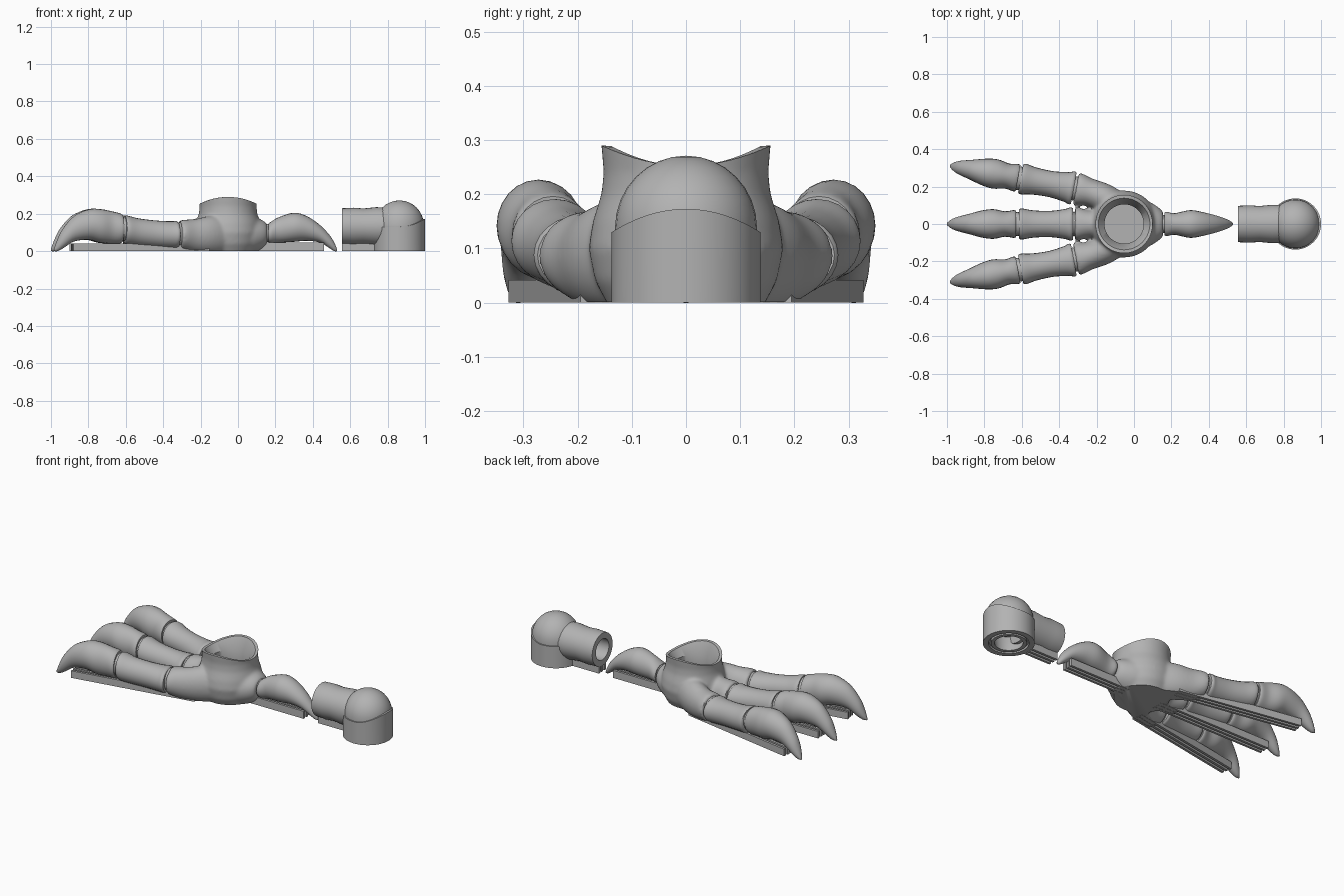
import bpy, bmesh
from math import sin, cos, pi, radians, sqrt
from mathutils import Matrix, Vector

cube = bpy.data.objects.get("Cube")
if cube:
    bpy.data.objects.remove(cube)

grey = bpy.data.materials.new("plain_grey")
grey.use_nodes = True
grey.diffuse_color = (0.45, 0.45, 0.45, 1)
grey.node_tree.nodes["Principled BSDF"].inputs["Base Color"].default_value = (0.45, 0.45, 0.45, 1)


def finish(name, bm, angle=35):
    """Turn a bmesh into a smooth shaded object."""
    bmesh.ops.remove_doubles(bm, verts=bm.verts, dist=0.0001)
    bmesh.ops.recalc_face_normals(bm, faces=bm.faces)
    mesh = bpy.data.meshes.new(name)
    bm.to_mesh(mesh)
    bm.free()
    mesh.materials.append(grey)
    ob = bpy.data.objects.new(name, mesh)
    bpy.context.collection.objects.link(ob)
    shade(ob, angle)
    return ob


def shade(ob, angle=35):
    bpy.ops.object.select_all(action="DESELECT")
    ob.select_set(True)
    bpy.context.view_layer.objects.active = ob
    bpy.ops.object.shade_smooth_by_angle(angle=radians(angle))


def skin(bm, rings, closed=False):
    pairs = list(zip(rings, rings[1:])) + ([(rings[-1], rings[0])] if closed else [])
    for a, b in pairs:
        for i in range(len(a)):
            j = (i + 1) % len(a)
            bm.faces.new((a[i], a[j], b[j], b[i]))


def catmull(rows, steps=4):
    """Smooth a list of tuples into a denser one."""
    out = []
    for i in range(len(rows) - 1):
        p = [Vector(rows[max(0, min(len(rows) - 1, i + k))]) for k in (-1, 0, 1, 2)]
        for s in range(steps):
            t = s / steps
            out.append(0.5 * (2 * p[1] + (p[2] - p[0]) * t
                              + (2 * p[0] - 5 * p[1] + 4 * p[2] - p[3]) * t * t
                              + (3 * p[1] - p[0] - 3 * p[2] + p[3]) * t ** 3))
    return out + [Vector(rows[-1])]


def loft(bm, rows, pose=Matrix(), bend=None, n=24):
    """Oval sections along x; each row is x, bottom, top, half width."""
    rings = []
    for x, low, high, half in catmull(rows):
        mid, tall = (low + high) / 2, (high - low) / 2
        off = bend(x) if bend else 0
        rings.append([bm.verts.new(pose @ Vector((x, off + half * cos(2 * pi * i / n),
                                                  mid + tall * sin(2 * pi * i / n))))
                      for i in range(n)])
    skin(bm, rings)
    bm.faces.new(rings[0])
    bm.faces.new(rings[-1])


def lathe(bm, profile, pose=Matrix(), lift=None, closed=False, n=48):
    """Spin r, z points about the local z axis; lift(z, angle) raises points."""
    rings = []
    for r, z in profile:
        ring = []
        for i in range(n):
            a = 2 * pi * i / n
            ring.append(bm.verts.new(pose @ Vector((r * cos(a), r * sin(a),
                                                    z + (lift(z, a) if lift else 0)))))
        rings.append(ring)
    skin(bm, rings, closed)


def box(bm, x0, x1, y, width, z0, z1, pose=Matrix()):
    place = Matrix.Translation(((x0 + x1) / 2, y, (z0 + z1) / 2))
    bmesh.ops.create_cube(bm, size=1, matrix=pose @ place @ Matrix.Diagonal((x1 - x0, width, z1 - z0, 1)))


def fins(name, x0, x1, height, pose=Matrix()):
    bm = bmesh.new()
    for y in (-0.027, 0, 0.027):
        box(bm, x0, x1, y, 0.014, 0, height, pose)
    finish(name, bm)


# Toe sections, shared by the three front toes
claw = [(-1.0, 0.0, 0.012, 0.006), (-0.98, 0.0, 0.065, 0.022), (-0.95, 0.015, 0.122, 0.036),
        (-0.89, 0.052, 0.188, 0.052), (-0.81, 0.06, 0.223, 0.073), (-0.75, 0.045, 0.225, 0.079),
        (-0.69, 0.04, 0.214, 0.068), (-0.645, 0.04, 0.203, 0.074), (-0.63, 0.048, 0.196, 0.07)]
middle_bone = [(-0.616, 0.044, 0.19, 0.075), (-0.6, 0.035, 0.19, 0.083), (-0.54, 0.027, 0.175, 0.073),
               (-0.45, 0.02, 0.164, 0.07), (-0.37, 0.014, 0.16, 0.08), (-0.34, 0.014, 0.161, 0.089),
               (-0.327, 0.02, 0.155, 0.084)]
toe_base = [(-0.315, 0.01, 0.163, 0.086), (-0.29, 0.004, 0.168, 0.085), (-0.23, -0.01, 0.172, 0.075),
            (-0.14, -0.02, 0.19, 0.085), (-0.04, -0.02, 0.19, 0.09)]

palm = bmesh.new()
for label, s in (("right", -1), ("middle", 0), ("left", 1)):
    pose = Matrix()
    if s:
        pose = (Matrix.Translation((-0.315, s * 0.19, 0)) @ Matrix.Rotation(-s * radians(10.3), 4, "Z")
                @ Matrix.Translation((0.32, 0, 0)))
    for part, rows in (("claw", claw), ("toe_bone", middle_bone)):
        bm = bmesh.new()
        loft(bm, rows, pose)
        finish(f"{label}_{part}", bm, 50)
    # Knuckle cores fill the joint gaps
    bm = bmesh.new()
    for x, z, r in ((-0.321, 0.088, 0.066), (-0.623, 0.119, 0.064)):
        bmesh.ops.create_uvsphere(bm, u_segments=20, v_segments=12, radius=r,
                                  matrix=pose @ Matrix.Translation((x, 0, z)))
    finish(f"{label}_knuckles", bm)
    fins(f"{label}_support_fins", -0.9, -0.16, 0.042, pose)
    loft(palm, toe_base, pose, lambda x: -s * 1.0 * max(0, x + 0.32) ** 2)

# Palm: socket body, heel and toe bases melted together
ankle = Matrix.Translation((-0.053, 0, 0))
lathe(palm, [(0, -0.03), (0.13, -0.03), (0.168, 0.04), (0.18, 0.1), (0.172, 0.15),
             (0.156, 0.2), (0.152, 0.24), (0.159, 0.32), (0, 0.32)], ankle)
loft(palm, [(-0.02, -0.03, 0.19, 0.15), (0.07, -0.02, 0.185, 0.125),
            (0.13, 0.01, 0.165, 0.09), (0.155, 0.035, 0.148, 0.066)])
foot = finish("palm", palm)
melt = foot.modifiers.new("melt", "REMESH")
melt.mode, melt.voxel_size = "VOXEL", 0.009
soften = foot.modifiers.new("soften", "SMOOTH")
soften.factor, soften.iterations = 0.5, 8

# Cutters: saddle-rimmed socket and flat sole
bm = bmesh.new()
lathe(bm, [(0, 0.15), (0.105, 0.15), (0.105, 0.212), (0.138, 0.252), (0.25, 0.256), (0.25, 0.5), (0, 0.5)],
      ankle, lambda z, a: 0.037 * sin(a) ** 2 if z > 0.22 else 0)
socket_cutter = finish("socket_cutter", bm)
bm = bmesh.new()
box(bm, -0.9, 0.9, 0, 1, -0.5, 0.001)
sole_cutter = finish("sole_cutter", bm)
for cutter in (socket_cutter, sole_cutter):
    cutter.hide_render = True
    cut = foot.modifiers.new("cut", "BOOLEAN")
    cut.operation, cut.object, cut.solver = "DIFFERENCE", cutter, "EXACT"
shade(foot)
for mod in [m.name for m in foot.modifiers if m.type in {"REMESH", "SMOOTH", "BOOLEAN"}]:
    bpy.ops.object.modifier_move_to_index(modifier=mod, index=0)
    bpy.ops.object.modifier_apply(modifier=mod)
for cutter in (socket_cutter, sole_cutter):
    bpy.data.objects.remove(cutter)
shade(foot, 40)

# Back toe
bm = bmesh.new()
loft(bm, [(0.163, 0.045, 0.147, 0.06), (0.178, 0.04, 0.158, 0.064), (0.22, 0.045, 0.182, 0.058),
          (0.3, 0.05, 0.205, 0.074), (0.37, 0.055, 0.186, 0.063), (0.44, 0.045, 0.138, 0.045),
          (0.49, 0.015, 0.085, 0.028), (0.515, 0.0, 0.045, 0.016), (0.53, 0.0, 0.01, 0.005)])
bmesh.ops.create_uvsphere(bm, u_segments=20, v_segments=12, radius=0.048,
                          matrix=Matrix.Translation((0.157, 0, 0.097)))
finish("back_claw", bm, 50)
fins("back_support_fins", 0.06, 0.46, 0.045)

# Elbow fitting: sideways tube, upright collar and dome
bm = bmesh.new()
lathe(bm, [(0.097, 0.555), (0.1, 0.62), (0.096, 0.67), (0.103, 0.74), (0.1, 0.8), (0.062, 0.8), (0.062, 0.555)],
      Matrix.Translation((0, 0, 0.132)) @ Matrix.Rotation(pi / 2, 4, "Y"), closed=True, n=32)
finish("elbow_tube", bm)
fins("tube_support_fins", 0.555, 0.74, 0.042)

elbow = Matrix.Translation((0.863, 0, 0))
bm = bmesh.new()
lathe(bm, [(0.075, 0), (0.095, 0), (0.095, 0.015), (0.107, 0.015), (0.107, 0), (0.137, 0),
           (0.137, 0.13), (0.115, 0.13), (0.09, 0.09)], elbow,
      lambda z, a: 0.043 * max(0, cos(a)) ** 2 if z > 0.1 else 0, closed=True)
finish("elbow_collar", bm)

bm = bmesh.new()
dome = [(0, 0.09), (0.12, 0.09), (0.131, 0.12)]
dome += [(0.131 * cos(k * pi / 16), 0.138 + 0.133 * sin(k * pi / 16)) for k in range(9)]
lathe(bm, dome, elbow, n=32)
finish("elbow_dome", bm)
